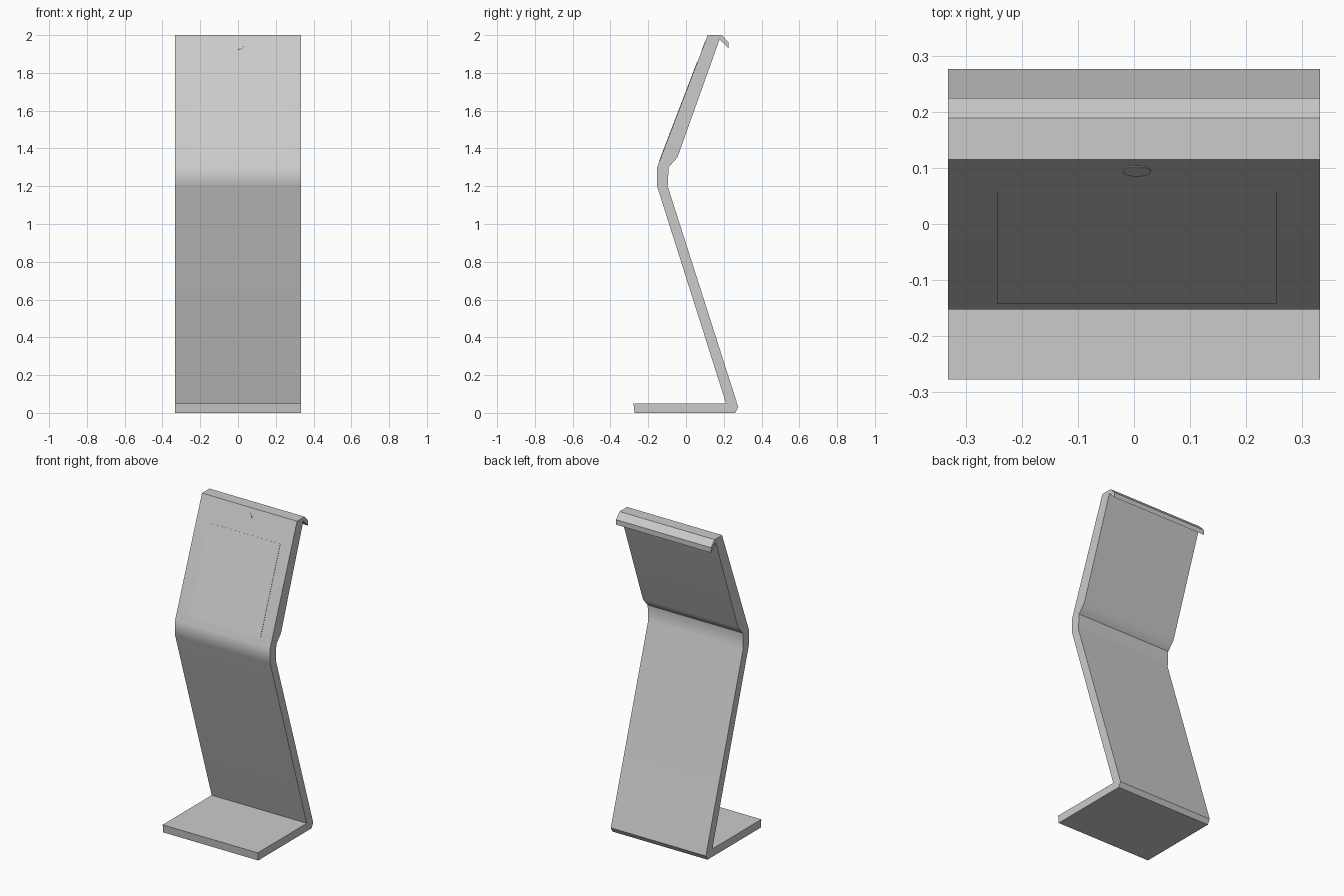
import bpy, bmesh, math
from mathutils import Matrix, Vector

if "Cube" in bpy.data.objects:
    bpy.data.objects.remove(bpy.data.objects["Cube"])

HALF_W = 0.333


def finish(name, bm, smooth=False):
    bmesh.ops.recalc_face_normals(bm, faces=bm.faces)
    mesh = bpy.data.meshes.new(name)
    bm.to_mesh(mesh)
    bm.free()
    ob = bpy.data.objects.new(name, mesh)
    bpy.context.collection.objects.link(ob)
    if smooth:
        bpy.ops.object.select_all(action='DESELECT')
        ob.select_set(True)
        bpy.context.view_layer.objects.active = ob
        bpy.ops.object.shade_smooth_by_angle(angle=math.radians(30))
        mod = ob.modifiers.new("weighted_normals", 'WEIGHTED_NORMAL')
        mod.keep_sharp = True
    return ob


# Folded stand: side profile (y, z) swept across the width
profile = [
    (-0.273, 0.0), (-0.278, 0.05), (0.212, 0.05),             # foot plate
    (-0.153, 1.20), (-0.153, 1.30), (0.115, 2.0),             # front faces
    (0.19, 2.0), (0.225, 1.962), (0.225, 1.93), (0.178, 1.978),  # top lip
    (-0.045, 1.353), (-0.092, 1.30), (-0.097, 1.20),          # back faces
    (0.277, 0.03), (0.26, 0.0),                               # heel
]
bm = bmesh.new()
face = bm.faces.new([bm.verts.new((-HALF_W, y, z)) for y, z in profile])
ext = bmesh.ops.extrude_face_region(bm, geom=[face])
bmesh.ops.translate(bm, vec=(2 * HALF_W, 0, 0),
                    verts=[g for g in ext['geom'] if isinstance(g, bmesh.types.BMVert)])
finish("folded_stand", bm, smooth=True)

# Local frame on the upper front face: x across, y up the slope, z outward
low, high = Vector((0, -0.153, 1.30)), Vector((0, 0.115, 2.0))
up = (high - low).normalized()
right = Vector((1, 0, 0))
out = right.cross(up)


def on_panel(x, y):
    t = (y - low.y) / (high.y - low.y)
    pos = low.lerp(high, t) + right * x
    m = Matrix((right, up, out)).transposed().to_4x4()
    return Matrix.Translation(pos) @ m


# Screen, nearly flush with the upper panel
length = 0.20 / up.y
bm = bmesh.new()
bmesh.ops.create_cube(bm, size=1, matrix=on_panel(0.005, -0.04)
                      @ Matrix.Diagonal((0.50, length, 0.004, 1)))
finish("screen", bm)

# Camera disc above the screen
bm = bmesh.new()
bmesh.ops.create_cone(bm, cap_ends=True, segments=32, radius1=0.025, radius2=0.025,
                      depth=0.003, matrix=on_panel(0.005, 0.095))
finish("camera_disc", bm, smooth=True)
